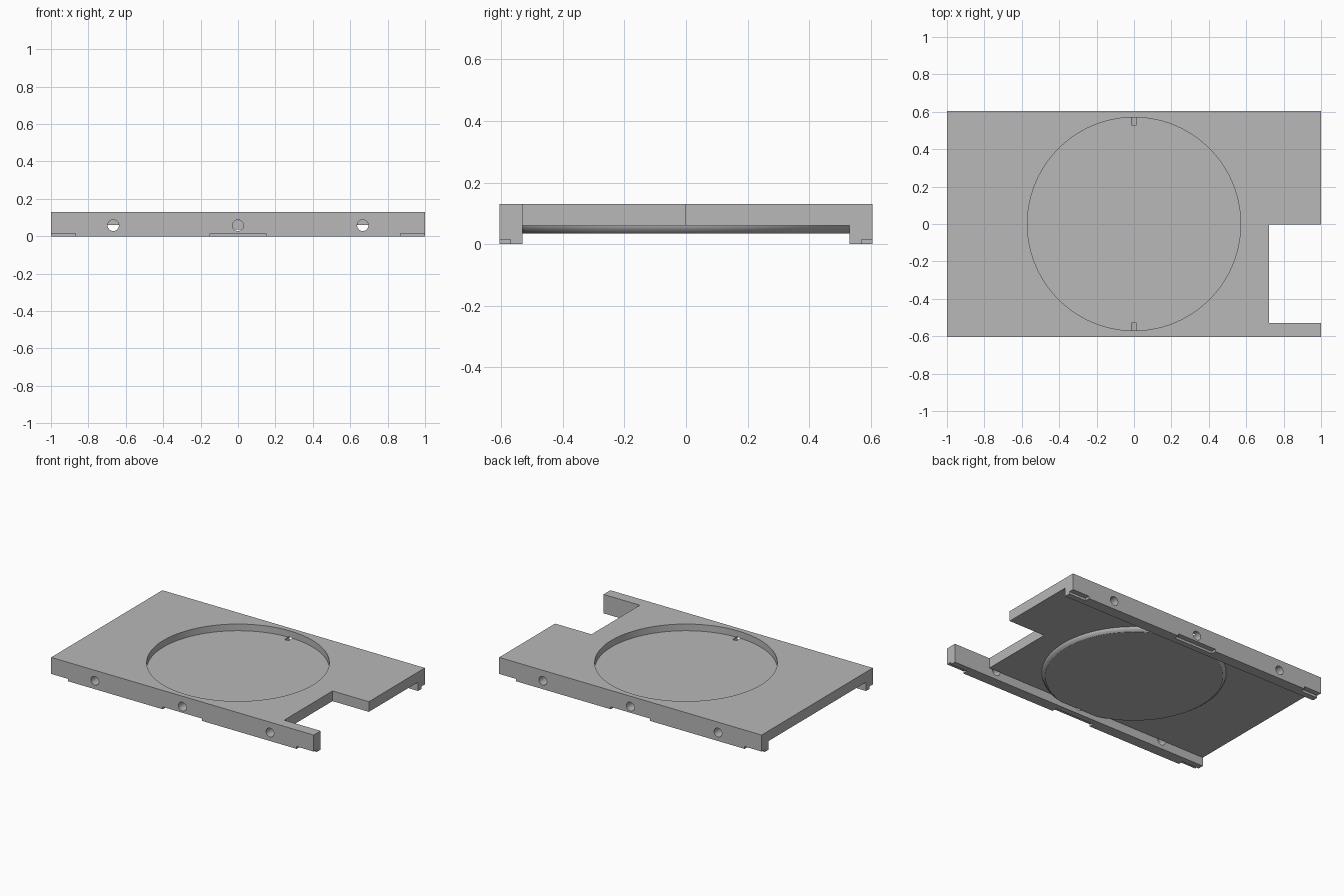
import bpy, bmesh
from math import sin, cos, pi
from mathutils import Matrix

old = bpy.data.objects.get("Cube")
if old:
    bpy.data.objects.remove(old, do_unlink=True)

grey = bpy.data.materials.new("plain grey")
grey.use_nodes = True
colour = (0.48, 0.48, 0.48, 1)
grey.diffuse_color = colour
grey.node_tree.nodes["Principled BSDF"].inputs["Base Color"].default_value = colour

HALF_Y, TOP, INNER = 0.605, 0.13, 0.53


def make(name, bm):
    bmesh.ops.recalc_face_normals(bm, faces=bm.faces)
    mesh = bpy.data.meshes.new(name)
    bm.to_mesh(mesh)
    bm.free()
    mesh.materials.append(grey)
    obj = bpy.data.objects.new(name, mesh)
    bpy.context.collection.objects.link(obj)
    return obj


def box(name, x, y, z):
    bm = bmesh.new()
    bmesh.ops.create_cube(bm, size=1)
    for v in bm.verts:
        for i, (lo, hi) in enumerate((x, y, z)):
            v.co[i] = lo if v.co[i] < 0 else hi
    return make(name, bm)


def lathe(name, profile, sides, matrix=Matrix()):
    bm = bmesh.new()
    rings = [[bm.verts.new((r * cos(2 * pi * i / sides), r * sin(2 * pi * i / sides), z))
              for i in range(sides)] for r, z in profile]
    for a, b in zip(rings, rings[1:]):
        for i in range(sides):
            j = (i + 1) % sides
            bm.faces.new((a[i], a[j], b[j], b[i]))
    bm.faces.new(rings[0])
    bm.faces.new(rings[-1])
    bm.transform(matrix)
    return make(name, bm)


def combine(target, tool, operation="DIFFERENCE"):
    bpy.context.view_layer.objects.active = target
    mod = target.modifiers.new("boolean", "BOOLEAN")
    mod.operation, mod.object, mod.solver = operation, tool, "EXACT"
    bpy.ops.object.modifier_apply(modifier=mod.name)
    bpy.data.objects.remove(tool, do_unlink=True)


# Deck with two side rails, hollow underneath
tray = box("tray", (-1, 1), (-HALF_Y, HALF_Y), (0, TOP))
combine(tray, box("channel", (-1.1, 1.1), (-INNER, INNER), (-0.1, 0.06)))

# Round well: soft-edged disc below, recess above
combine(tray, lathe("well_base", [(0.548, 0.035), (0.563, 0.045), (0.57, 0.059), (0.57, 0.1)], 96), "UNION")
combine(tray, lathe("well", [(0.57, 0.084), (0.57, 0.2)], 96))

# Rectangular side opening
combine(tray, box("opening", (0.723, 1.1), (-INNER, -0.004), (-0.1, 0.2)))

for side in (-1, 1):
    # Shallow notches along the lower outer edge of each rail
    for x in ((-1.1, -0.87), (-0.15, 0.15), (0.87, 1.1)):
        y = sorted((side * 0.57, side * 0.7))
        combine(tray, box("notch", x, y, (-0.1, 0.016)))
    # Round holes through each rail
    for x in (-0.667, 0, 0.667):
        place = Matrix.Translation((x, 0, 0.058)) @ Matrix.Rotation(-side * pi / 2, 4, "X")
        combine(tray, lathe("hole", [(0.03, INNER - 0.002), (0.03, 0.7)], 32, place))

bpy.ops.object.select_all(action="DESELECT")
tray.select_set(True)
bpy.context.view_layer.objects.active = tray
bpy.ops.object.shade_smooth_by_angle(angle=pi / 6)
